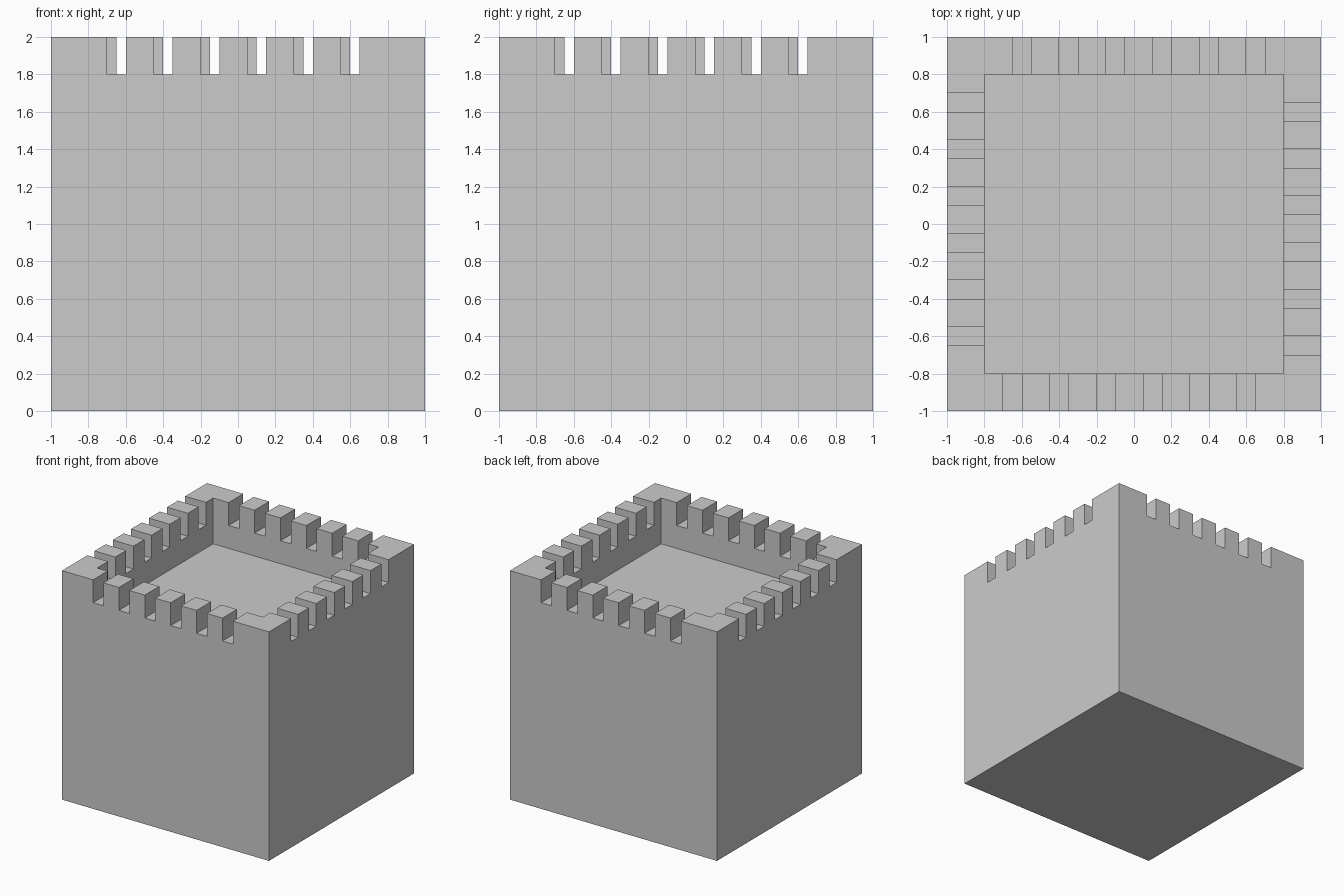
import bpy
import bmesh
from math import pi
from mathutils import Matrix, Vector

if "Cube" in bpy.data.objects:
    bpy.data.objects.remove(bpy.data.objects["Cube"])

HALF, HEIGHT = 1.0, 2.0
WALL = 0.2                    # parapet thickness
FLOOR_Z, SILL_Z = 1.6, 1.8    # roof floor and bottom of the gaps
GAP, PITCH, FIRST, COUNT = 0.1, 0.25, -0.7, 6


def add_box(bm, lo, hi, turn=0.0):
    """Box between two corners, turned about the vertical axis."""
    lo, hi = Vector(lo), Vector(hi)
    size = hi - lo
    matrix = (Matrix.Rotation(turn, 4, 'Z')
              @ Matrix.Translation((lo + hi) / 2)
              @ Matrix.Diagonal((*size, 1.0)))
    bmesh.ops.create_cube(bm, size=1.0, matrix=matrix)


def make_object(name, bm):
    mesh = bpy.data.meshes.new(name)
    bm.to_mesh(mesh)
    bm.free()
    obj = bpy.data.objects.new(name, mesh)
    bpy.context.collection.objects.link(obj)
    return obj


def cut(target, cutter):
    cutter.hide_render = True
    cutter.display_type = 'WIRE'
    mod = target.modifiers.new(cutter.name, 'BOOLEAN')
    mod.operation = 'DIFFERENCE'
    mod.solver = 'EXACT'
    mod.object = cutter


# Solid tower block
bm = bmesh.new()
add_box(bm, (-HALF, -HALF, 0), (HALF, HALF, HEIGHT))
tower = make_object("tower", bm)

# Sunken roof floor inside the parapet
inner = HALF - WALL
bm = bmesh.new()
add_box(bm, (-inner, -inner, FLOOR_Z), (inner, inner, HEIGHT + 0.1))
cut(tower, make_object("roof_recess_cutter", bm))

# Battlement gaps: one row, repeated by quarter turns on all four sides
bm = bmesh.new()
for side in range(4):
    for i in range(COUNT):
        x = FIRST + i * PITCH
        add_box(bm, (x, -HALF - 0.1, SILL_Z),
                (x + GAP, -inner + 0.05, HEIGHT + 0.1), side * pi / 2)
cut(tower, make_object("battlement_gap_cutter", bm))
